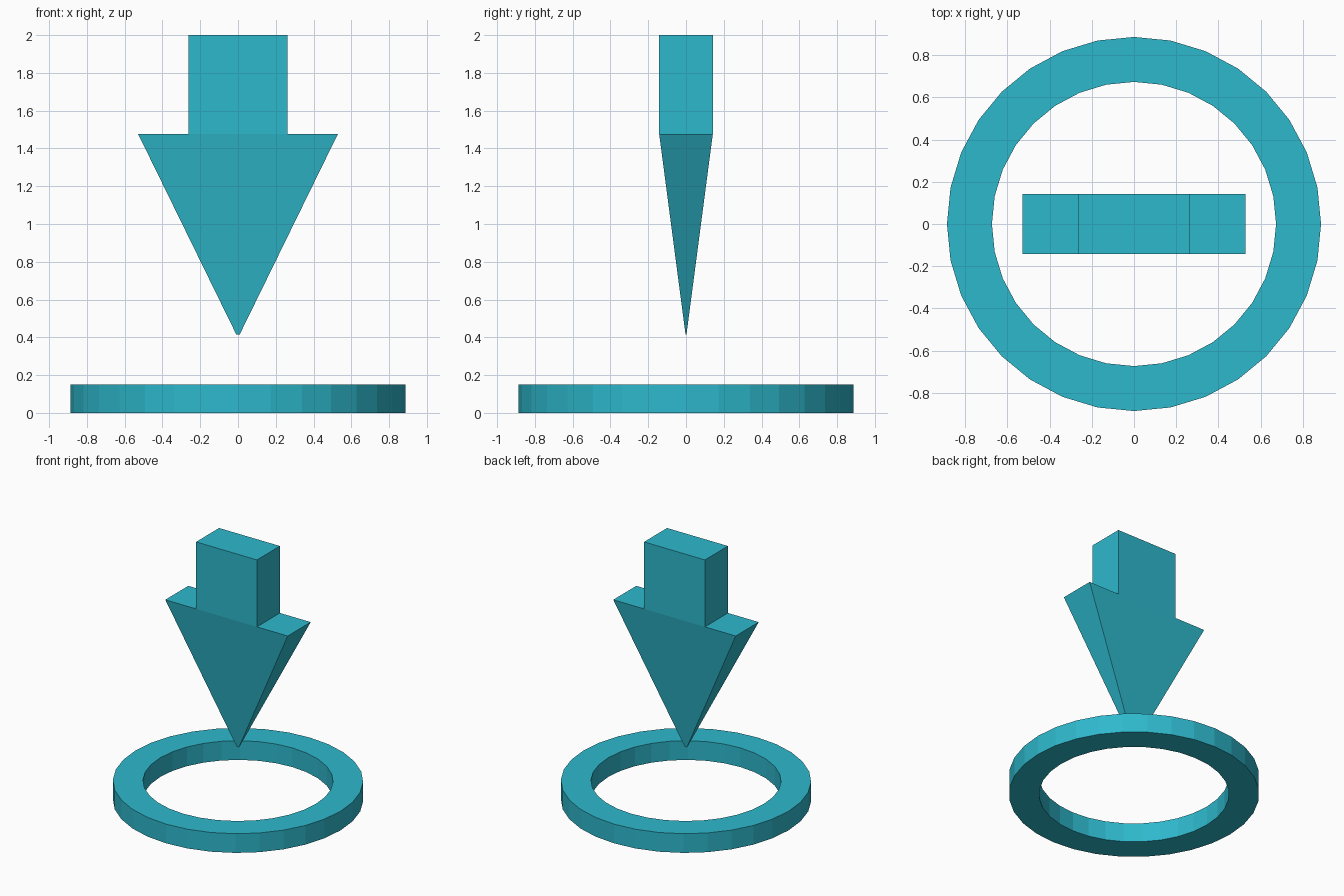
import bpy, bmesh, math

if "Cube" in bpy.data.objects:
    bpy.data.objects.remove(bpy.data.objects["Cube"])

teal = bpy.data.materials.new("teal")
teal.diffuse_color = (0.027, 0.479, 0.604, 1)
teal.use_nodes = True
teal.node_tree.nodes["Principled BSDF"].inputs["Base Color"].default_value = teal.diffuse_color


def finish(bm, name):
    bmesh.ops.recalc_face_normals(bm, faces=bm.faces)
    mesh = bpy.data.meshes.new(name)
    bm.to_mesh(mesh)
    bm.free()
    mesh.materials.append(teal)
    obj = bpy.data.objects.new(name, mesh)
    bpy.context.collection.objects.link(obj)
    return obj


# Ground ring: rectangular section swept round 32 sides
R_OUT, R_IN, HEIGHT, SIDES = 0.886, 0.673, 0.15, 32
bm = bmesh.new()
section = [(R_IN, 0), (R_OUT, 0), (R_OUT, HEIGHT), (R_IN, HEIGHT)]
loops = []
for s in range(SIDES):
    a = 2 * math.pi * s / SIDES
    loops.append([bm.verts.new((r * math.cos(a), r * math.sin(a), z)) for r, z in section])
for s in range(SIDES):
    a, b = loops[s], loops[(s + 1) % SIDES]
    for i in range(4):
        j = (i + 1) % 4
        bm.faces.new((a[i], b[i], b[j], a[j]))
finish(bm, "ground_ring")

# Down arrow: right half outline (x, half thickness, z) from tip to top, mirrored
half = [(0.009, 0.0025, 0.415), (0.529, 0.142, 1.477),
        (0.263, 0.142, 1.477), (0.263, 0.142, 2.0)]
outline = half + [(-x, y, z) for x, y, z in reversed(half)]
bm = bmesh.new()
front, back = [[bm.verts.new((x, side * y, z)) for x, y, z in outline] for side in (-1, 1)]
for v in (front, back):
    bm.faces.new([v[i] for i in (0, 1, 2, 5, 6, 7)])  # tapered head
    bm.faces.new(v[2:6])                              # shaft
for i in range(8):
    j = (i + 1) % 8
    bm.faces.new((front[i], front[j], back[j], back[i]))
finish(bm, "down_arrow")
